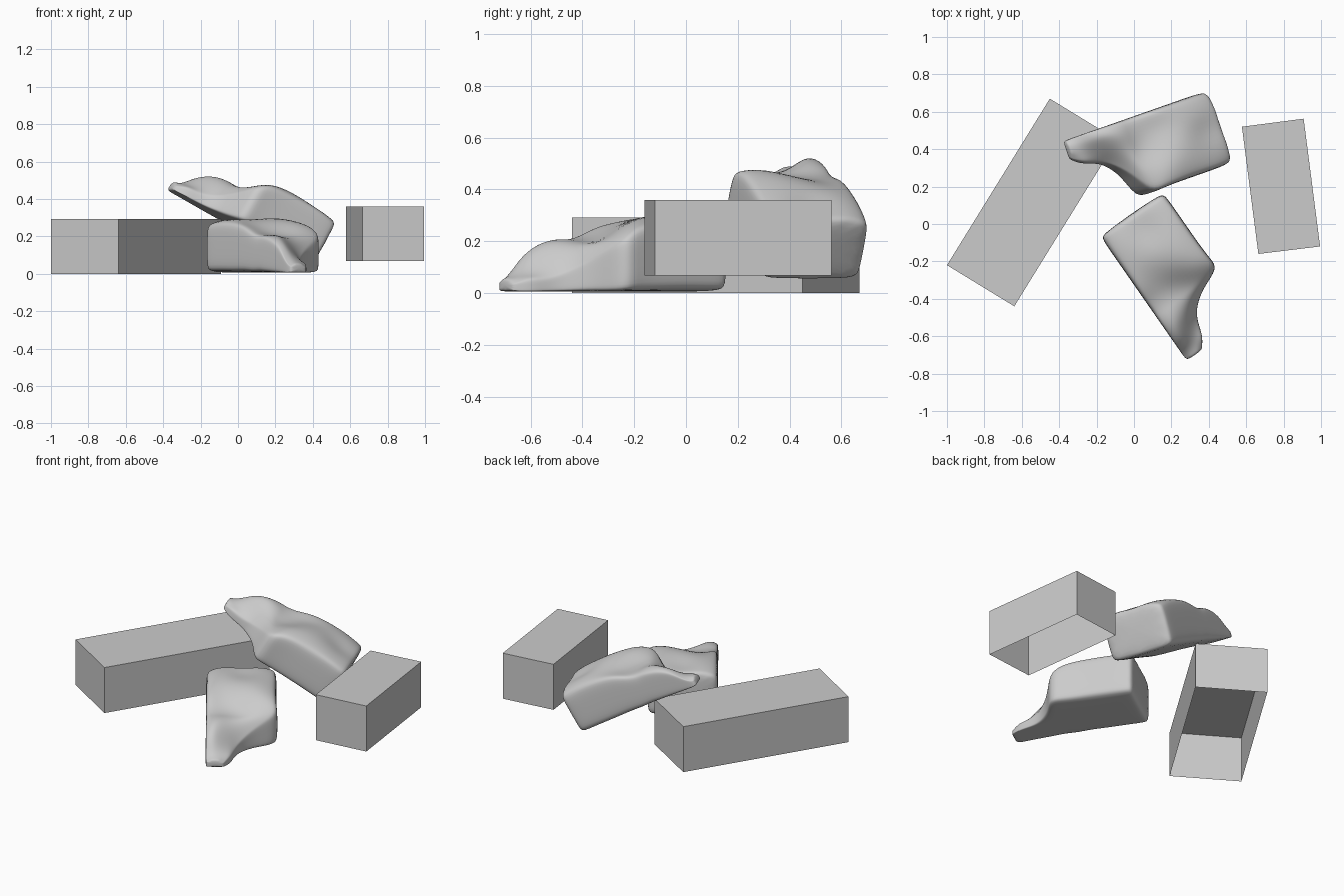
import bpy, bmesh, random
from mathutils import Matrix, Vector

if "Cube" in bpy.data.objects:
    bpy.data.objects.remove(bpy.data.objects["Cube"])

random.seed(4)


def finish(name, bm):
    bmesh.ops.recalc_face_normals(bm, faces=bm.faces)
    mesh = bpy.data.meshes.new(name)
    bm.to_mesh(mesh)
    bm.free()
    obj = bpy.data.objects.new(name, mesh)
    bpy.context.collection.objects.link(obj)
    return obj


# Boxes: four walls and a lid, open underneath
def open_box(name, corners, z0, z1):
    bm = bmesh.new()
    low = [bm.verts.new((x, y, z0)) for x, y in corners]
    top = [bm.verts.new((x, y, z1)) for x, y in corners]
    bm.faces.new(top)
    for i in range(4):
        j = (i + 1) % 4
        bm.faces.new((low[i], low[j], top[j], top[i]))
    obj = finish(name, bm)
    return obj


open_box("long_block", [(-1, -.22), (-.64, -.44), (-.09, .45), (-.45, .67)], 0, .292)
open_box("short_block", [(.665, -.16), (.995, -.12), (.907, .563), (.577, .52)], .068, .36)

# Rock stations: distance along, width, heights across the top
STATIONS = [
    (.00, .41, (.26, .28, .27, .28, .27)),
    (.12, .41, (.28, .295, .26, .285, .28)),
    (.25, .41, (.275, .28, .295, .295, .27)),
    (.36, .41, (.26, .24, .27, .295, .27)),
    (.44, .415, (.22, .20, .21, .26, .25)),
    (.505, .42, (.205, .20, .18, .20, .20)),
    (.545, .29, (.20, .205, .18, .17, .14)),
    (.62, .19, (.19, .205, .18, .14, .08)),
    (.70, .16, (.15, .16, .12, .08, .05)),
    (.755, .145, (.07, .075, .07, .065, .05)),
    (.815, .11, (.04, .05, .05, .045, .035)),
]
ACROSS = (.04, .26, .5, .74, .96)


def section(width, h):
    pts = [(.04 * width, 0), (.5 * width, 0), (.96 * width, 0)]
    pts += [(width, h[4] * f) for f in (.1, .5, .9)]
    pts += [(a * width, z) for a, z in reversed(list(zip(ACROSS, h)))]
    pts += [(0, h[0] * f) for f in (.9, .5, .1)]
    return pts


def rock_mesh():
    bm = bmesh.new()
    first, last = STATIONS[0], STATIONS[-1]
    rows = [(0, first, .93), (.025, first, 1)]
    rows += [(s[0], s, 1) for s in STATIONS[1:-1]]
    rows += [(last[0] - .015, last, 1), (last[0], last, .8)]
    rings = []
    for u, (_, width, h), inset in rows:
        mid = Vector((u, width / 2, h[2] / 2))
        ring = []
        for v, z in section(width, h):
            p = mid + (Vector((u, v, z)) - mid) * inset
            if z > 0:
                p.z += random.uniform(-.006, .006)
            ring.append(bm.verts.new(p))
        rings.append(ring)
    n = len(rings[0])
    for a, b in zip(rings, rings[1:]):
        for i in range(n):
            j = (i + 1) % n
            bm.faces.new((a[i], a[j], b[j], b[i]))
    bm.faces.new(rings[0])
    bm.faces.new(rings[-1])
    for f in bm.faces:
        f.smooth = True
    return bm


# Two copies of the same rock, placed by their long and cross axes
def place(obj, origin, along, across):
    u = Vector(along).normalized()
    v = Vector(across).normalized()
    w = u.cross(v).normalized()
    m = Matrix((u, w.cross(u), w)).transposed().to_4x4()
    m.translation = origin
    obj.matrix_world = m
    sub = obj.modifiers.new("rounding", 'SUBSURF')
    sub.levels = sub.render_levels = 2


flat_rock = finish("flat_rock", rock_mesh())
place(flat_rock, (-.183, -.062, .006), (.57, -.82, 0), (.82, .57, 0))

tilted_rock = bpy.data.objects.new("tilted_rock", flat_rock.data)
bpy.context.collection.objects.link(tilted_rock)
place(tilted_rock, (.28, .675, .042), (-.816, -.287, .5), (.33, -.94, 0))
